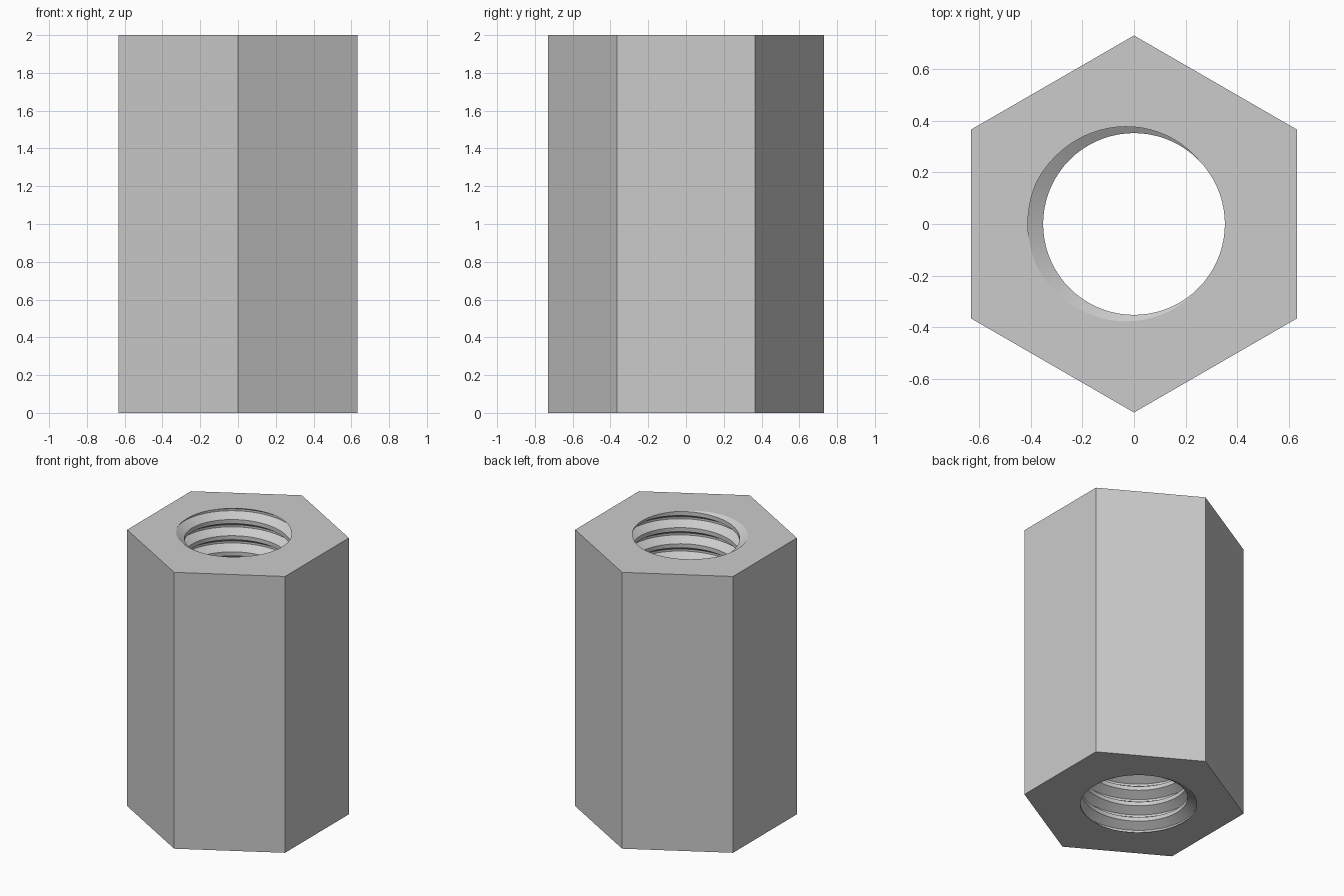
import bpy, bmesh, math

if "Cube" in bpy.data.objects:
    bpy.data.objects.remove(bpy.data.objects["Cube"])

HEIGHT = 2.0
HEX_R = 0.73                 # centre to corner
MINOR, MAJOR = 0.352, 0.411  # thread crest and root radii
PITCH = HEIGHT / 17.125
STEPS = 72                   # segments per turn

bm = bmesh.new()

# Threaded bore: sweep one groove profile along a right-handed helix
profile = [(MINOR, -3 / 8), (MAJOR, -1 / 16), (MAJOR, 1 / 16), (MINOR, 3 / 8), (MINOR, 5 / 8)]
previous = None
for i in range(-20 * STEPS, 2 * STEPS + 1):
    a = math.pi + math.tau * i / STEPS
    z = HEIGHT + PITCH * i / STEPS
    row = [bm.verts.new((r * math.cos(a), r * math.sin(a), z + o * PITCH)) for r, o in profile]
    if previous:
        for k in range(len(profile) - 1):
            bm.faces.new((previous[k], previous[k + 1], row[k + 1], row[k]))
    previous = row
bmesh.ops.remove_doubles(bm, verts=bm.verts[:], dist=1e-5)

# Trim the bore flush with both ends
for z, up in ((0, -1), (HEIGHT, 1)):
    bmesh.ops.bisect_plane(bm, geom=bm.verts[:] + bm.edges[:] + bm.faces[:], dist=1e-6,
                           plane_co=(0, 0, z), plane_no=(0, 0, up), clear_outer=True)
bmesh.ops.remove_doubles(bm, verts=bm.verts[:], dist=1e-5)

# Hexagonal outer walls
rings = []
for z in (0, HEIGHT):
    rings.append([bm.verts.new((HEX_R * math.cos(math.radians(30 + 60 * i)),
                                HEX_R * math.sin(math.radians(30 + 60 * i)), z)) for i in range(6)])
for i in range(6):
    j = (i + 1) % 6
    bm.faces.new((rings[0][i], rings[0][j], rings[1][j], rings[1][i]))

# End faces between the hexagon and the bore opening
for z, up in ((0, -1), (HEIGHT, 1)):
    rim = [e for e in bm.edges if e.is_boundary and all(abs(v.co.z - z) < 1e-4 for v in e.verts)]
    bmesh.ops.triangle_fill(bm, edges=rim, use_beauty=True, normal=(0, 0, up))

bmesh.ops.recalc_face_normals(bm, faces=bm.faces[:])
mesh = bpy.data.meshes.new("hex_coupling_nut")
bm.to_mesh(mesh)
bm.free()

steel = bpy.data.materials.new("light_grey_steel")
steel.diffuse_color = (0.6, 0.6, 0.6, 1)
steel.use_nodes = True
steel.node_tree.nodes["Principled BSDF"].inputs["Base Color"].default_value = steel.diffuse_color
mesh.materials.append(steel)

nut = bpy.data.objects.new("hex_coupling_nut", mesh)
bpy.context.collection.objects.link(nut)
bpy.context.view_layer.objects.active = nut
nut.select_set(True)
bpy.ops.object.shade_smooth_by_angle(angle=math.radians(30))
